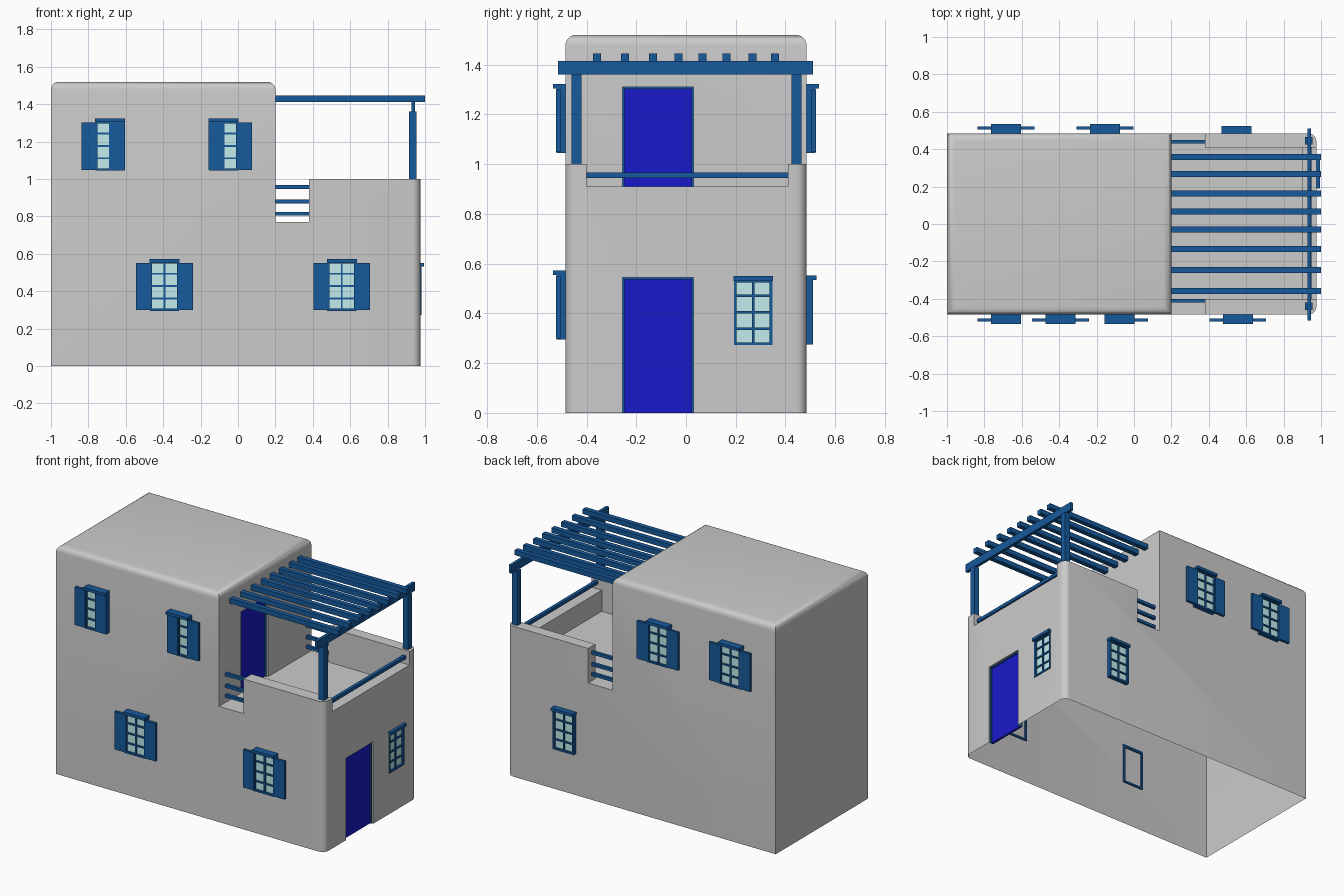
import bpy, bmesh, math
from mathutils import Matrix, Vector

if "Cube" in bpy.data.objects:
    bpy.data.objects.remove(bpy.data.objects["Cube"])


def material(name, rgb):
    m = bpy.data.materials.new(name)
    m.diffuse_color = (*rgb, 1)
    m.use_nodes = True
    m.node_tree.nodes["Principled BSDF"].inputs["Base Color"].default_value = m.diffuse_color
    return m


BLUE = material("trim_blue", (0.008, 0.10, 0.33))
DOOR = material("door_blue", (0.01, 0.01, 0.60))
GLASS = material("pane_teal", (0.54, 0.84, 0.84))


def finish(name, bm, mat=None):
    bmesh.ops.recalc_face_normals(bm, faces=bm.faces)
    me = bpy.data.meshes.new(name)
    bm.to_mesh(me)
    bm.free()
    ob = bpy.data.objects.new(name, me)
    bpy.context.collection.objects.link(ob)
    if mat:
        me.materials.append(mat)
    return ob


def boxes(name, items, mat=None, place=Matrix()):
    """One object from boxes given as (x0, x1, y0, y1, z0, z1)."""
    bm = bmesh.new()
    for x0, x1, y0, y1, z0, z1 in items:
        m = Matrix.Translation(((x0 + x1) / 2, (y0 + y1) / 2, (z0 + z1) / 2))
        s = Matrix.Diagonal((x1 - x0, y1 - y0, z1 - z0, 1))
        bmesh.ops.create_cube(bm, size=1, matrix=place @ m @ s)
    return finish(name, bm, mat)


# House shell: stepped profile, rounded roof rim and right corners
W = 0.485
bm = bmesh.new()
profile = [(-1, 0), (0.975, 0), (0.975, 1), (0.2, 1), (0.2, 1.52), (-1, 1.52)]
face = bm.faces.new([bm.verts.new((x, -W, z)) for x, z in profile])
ext = bmesh.ops.extrude_face_region(bm, geom=[face])
bmesh.ops.translate(bm, vec=(0, 2 * W, 0),
                    verts=[g for g in ext["geom"] if isinstance(g, bmesh.types.BMVert)])
bmesh.ops.recalc_face_normals(bm, faces=bm.faces)
rim = []
for e in bm.edges:
    a, b = (v.co for v in e.verts)
    roof = min(a.z, b.z) > 1.5
    corner = min(a.x, b.x) > 0.97 and abs(a.z - b.z) > 0.9
    if roof or corner:
        rim.append(e)
bmesh.ops.bevel(bm, geom=rim, offset=0.042, segments=5, profile=0.5, affect='EDGES')
house = finish("house_walls", bm)

# Terrace well, side gaps, low right rim, door and window recesses
cuts = [(0.2, 0.90, -0.40, 0.41, 0.77, 1.1),
        (0.2, 0.38, -0.6, 0.6, 0.77, 1.1),
        (0.8, 1.1, -0.40, 0.41, 0.91, 1.1),
        (0.95, 1.1, -0.255, 0.03, -0.1, 0.545),
        (0.175, 0.3, -0.255, 0.03, 0.77, 1.31),
        (0.945, 1.1, 0.192, 0.348, 0.275, 0.535)]
bpy.context.view_layer.objects.active = house
for c in cuts:
    cutter = boxes("cutter", [c])
    cutter.hide_render = True
    mod = house.modifiers.new("cut", 'BOOLEAN')
    mod.operation, mod.solver, mod.object = 'DIFFERENCE', 'EXACT', cutter
    bpy.ops.object.modifier_apply(modifier=mod.name)
    bpy.data.objects.remove(cutter)

# The shell is open underneath
bm = bmesh.new()
bm.from_mesh(house.data)
under = [f for f in bm.faces if all(abs(v.co.z) < 1e-4 for v in f.verts)]
bmesh.ops.delete(bm, geom=under, context='FACES')
bm.to_mesh(house.data)
bm.free()
house.select_set(True)
bpy.ops.object.shade_smooth_by_angle(angle=math.radians(40))


# Doors with thin frames
def door(name, x, z0, z1):
    y0, y1, t = -0.255, 0.03, 0.008
    boxes(name + "_panel", [(x - 0.01, x + 0.006, y0 + t, y1 - t, z0, z1 - t)], DOOR)
    boxes(name + "_frame", [(x - 0.01, x + 0.014, y0, y0 + t, z0, z1),
                            (x - 0.01, x + 0.014, y1 - t, y1, z0, z1),
                            (x - 0.01, x + 0.014, y0, y1, z1 - t, z1)], BLUE)


door("street_door", 0.95, 0, 0.545)
door("terrace_door", 0.175, 0.77, 1.31)


# Windows: local front is -y; shutters are 'open', 'shut' or None per side
def window(name, loc, turn=0, left=None, right=None):
    place = Matrix.Translation(Vector(loc)) @ Matrix.Rotation(math.radians(turn), 4, 'Z')
    w, h, t = 0.078, 0.265, 0.012
    frame = [(-w, -w + t, -0.035, 0.01, 0, h), (w - t, w, -0.035, 0.01, 0, h),
             (-w, w, -0.035, 0.01, 0, t), (-w, w, -0.035, 0.01, h - t, h),
             (-0.08, 0.08, -0.05, 0, h - 0.006, h + 0.013),
             (-0.005, 0.005, -0.03, -0.015, 0, h)]
    frame += [(-w, w, -0.03, -0.015, h * i / 4 - 0.005, h * i / 4 + 0.005) for i in (1, 2, 3)]
    boxes(name + "_frame", frame, BLUE, place)
    boxes(name + "_glass", [(-w + t, w - t, -0.022, -0.016, t, h - t)], GLASS, place)
    for side, state, s in (("left", left, -1), ("right", right, 1)):
        if state:
            a, b = (0.074, 0.152) if state == 'open' else (0.0, 0.08)
            u = sorted((s * a, s * b))
            boxes(f"{name}_{side}_shutter", [(*u, -0.037, -0.02, 0.004, 0.256)], BLUE, place)


O, S = 'open', 'shut'
window("front_lower_window_1", (-0.393, -W, 0.295), 0, O, O)
window("front_lower_window_2", (0.555, -W, 0.295), 0, O, O)
window("front_upper_window_1", (-0.685, -W, 1.045), 0, O, S)
window("front_upper_window_2", (-0.078, -W, 1.045), 0, S, O)
window("back_upper_window_1", (-0.685, W, 1.045), 180, O, O)
window("back_upper_window_2", (-0.155, W, 1.045), 180, O, O)
window("back_lower_window", (0.548, W - 0.01, 0.275), 180)
window("right_window", (0.945, 0.27, 0.272), 90)

# Pergola: posts, cross beam and rafters
boxes("pergola_posts", [(0.915, 0.955, y - 0.02, y + 0.02, 1.0, 1.36) for y in (-0.44, 0.445)], BLUE)
boxes("pergola_beam", [(0.927, 0.947, -0.515, 0.51, 1.36, 1.415)], BLUE)
boxes("pergola_rafters", [(0.2, 1.0, y - 0.016, y + 0.016, 1.413, 1.446)
                          for y in (-0.358, -0.245, -0.133, -0.03, 0.067, 0.163, 0.268, 0.358)], BLUE)

# Terrace railings
for side, y in (("front", -0.41), ("back", 0.44)):
    boxes(side + "_railing", [(0.2, 0.38, y - 0.01, y + 0.01, z - 0.01, z + 0.01)
                              for z in (0.814, 0.88, 0.957)], BLUE)
boxes("right_railing", [(0.927, 0.949, -0.40, 0.41, 0.944, 0.966)], BLUE)
